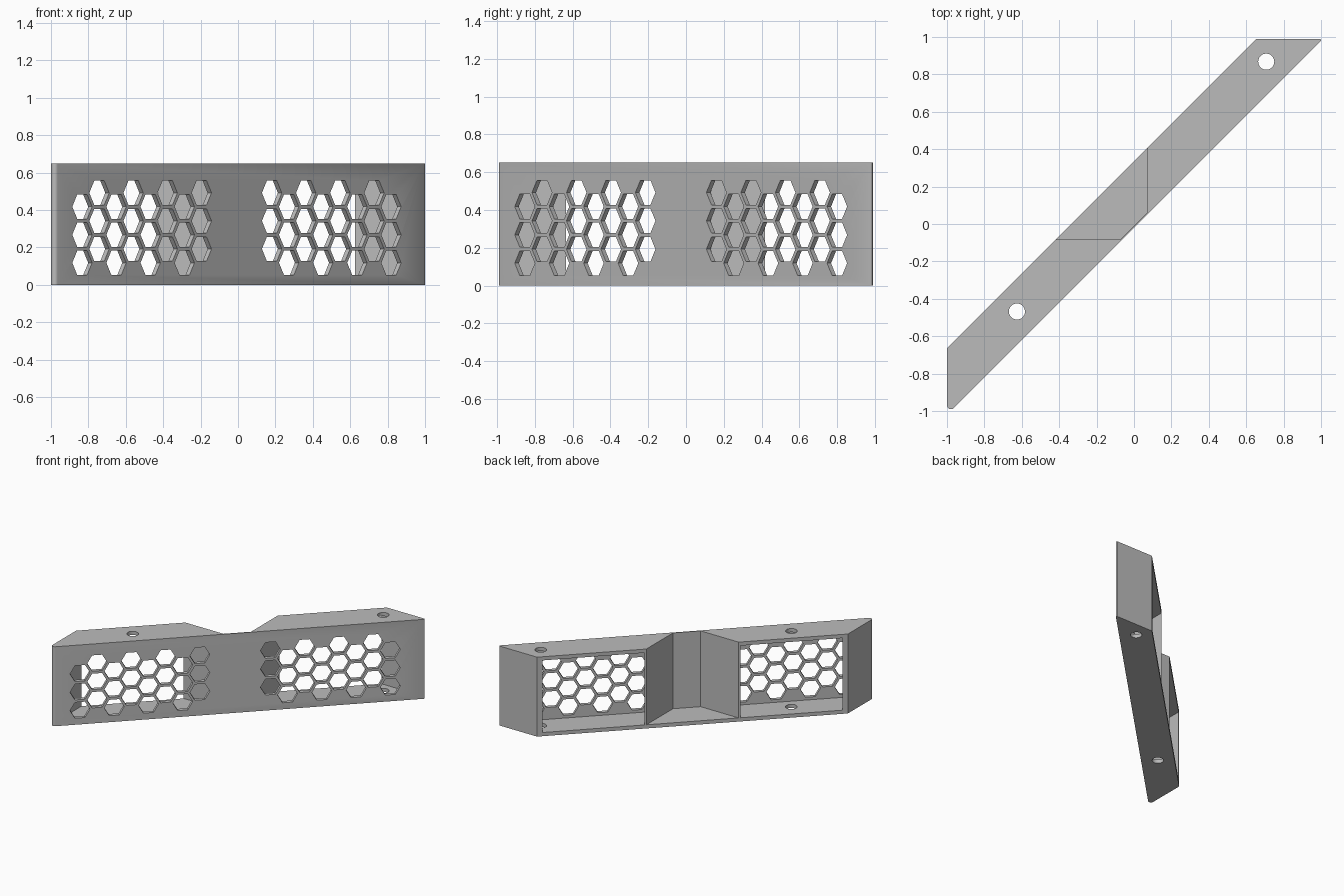
import bpy, bmesh, math
from mathutils import Vector

cube = bpy.data.objects.get("Cube")
if cube:
    bpy.data.objects.remove(cube)

grey = bpy.data.materials.new("plain grey")
grey.use_nodes = True
COLOUR = (0.5, 0.5, 0.5, 1)
grey.diffuse_color = COLOUR
grey.node_tree.nodes["Principled BSDF"].inputs["Base Color"].default_value = COLOUR

HEIGHT, WALL, FRONT = 0.65, 0.03, 0.02       # front face lies on y = x - FRONT
ALONG = Vector((1, 1, 0)).normalized()
INWARD = Vector((-1, 1, 0)).normalized()
UP = Vector((0, 0, 1))


def add_prism(bm, points, push):
    """Extrude a flat loop of points along the push vector."""
    face = bm.faces.new([bm.verts.new(p) for p in points])
    moved = bmesh.ops.extrude_face_region(bm, geom=[face])["geom"]
    bmesh.ops.translate(bm, vec=push, verts=[v for v in moved if isinstance(v, bmesh.types.BMVert)])


def make_object(name, prisms):
    bm = bmesh.new()
    for points, push in prisms:
        add_prism(bm, points, push)
    bmesh.ops.recalc_face_normals(bm, faces=bm.faces)
    mesh = bpy.data.meshes.new(name)
    bm.to_mesh(mesh)
    bm.free()
    mesh.materials.append(grey)
    obj = bpy.data.objects.new(name, mesh)
    bpy.context.collection.objects.link(obj)
    return obj


def plan(points, low, high):
    return [Vector((x, y, low)) for x, y in points], UP * (high - low)


def flip(points):
    """Swap a plan outline to the other half of the bracket."""
    return [(-y - 0.01, -x - 0.01) for x, y in points]


def ring(centre, u, v, radius, sides):
    turns = [math.tau * i / sides for i in range(sides)]
    return [centre + (u * math.cos(a) + v * math.sin(a)) * radius for a in turns]


# Diagonal body with a rounded left tip and a tiny blunt right tip
r = 0.021
centre = (-1 + r, -1 + r - FRONT + r * math.sqrt(2))
tip = [(centre[0] + r * math.cos(a), centre[1] + r * math.sin(a))
       for a in (math.pi + math.radians(135) * i / 8 for i in range(9))]
outline = tip + [(0.998, 0.978), (1.0, 0.984), (0.994, 0.99), (0.655, 0.99), (-1, -0.665)]
body = make_object("bracket_body", [plan(outline, 0, HEIGHT)])

# Centre notch, open at the top and back, leaving the floor
notch = [(-0.083, -0.083), (-0.074, -0.083), (0.073, 0.064), (0.073, 0.8), (-0.8, 0.8), (-0.8, -0.083)]
cutters = [make_object("notch_cutter", [plan(notch[1:], WALL, 1)])]

# Two box-like compartments, open at the back
inner = 0.022                                 # back of the front panel: y = x + inner
pocket = [(-0.97, -0.97 + inner), (-0.092 - inner, -0.092), (-0.6, -0.092), (-0.97, -0.46)]
for side, shape in (("left", pocket), ("right", flip(pocket))):
    cutters.append(make_object(side + "_pocket_cutter", [plan(shape, WALL, HEIGHT - WALL)]))

# Honeycomb grille in each half of the front panel
hexes = []
for start, low_parity in ((-0.833, 0), (0.181, 1)):
    for col in range(8):
        x = start + col * 0.0912
        base = 0.118 if col % 2 == low_parity else 0.192
        for row in range(3):
            c = Vector((x, x - FRONT, base + row * 0.15)) - INWARD * 0.04
            hexes.append((ring(c, ALONG, UP, 0.075, 6), INWARD * 0.085))
cutters.append(make_object("grille_cutter", hexes))

# Vertical screw holes through roof and floor
screws = [(ring(Vector((x, y, -0.1)), Vector((1, 0, 0)), Vector((0, 1, 0)), 0.043, 32), UP)
          for x, y in ((-0.626, -0.468), (0.707, 0.868))]
cutters.append(make_object("screw_hole_cutter", screws))

# Cut the body
bpy.ops.object.select_all(action="DESELECT")
bpy.context.view_layer.objects.active = body
body.select_set(True)
for cutter in cutters:
    cutter.hide_render = True
    mod = body.modifiers.new(cutter.name, "BOOLEAN")
    mod.operation, mod.solver, mod.object = "DIFFERENCE", "EXACT", cutter
    bpy.ops.object.modifier_apply(modifier=mod.name)
    bpy.data.objects.remove(cutter)
bpy.ops.object.shade_smooth_by_angle(angle=math.radians(30))
